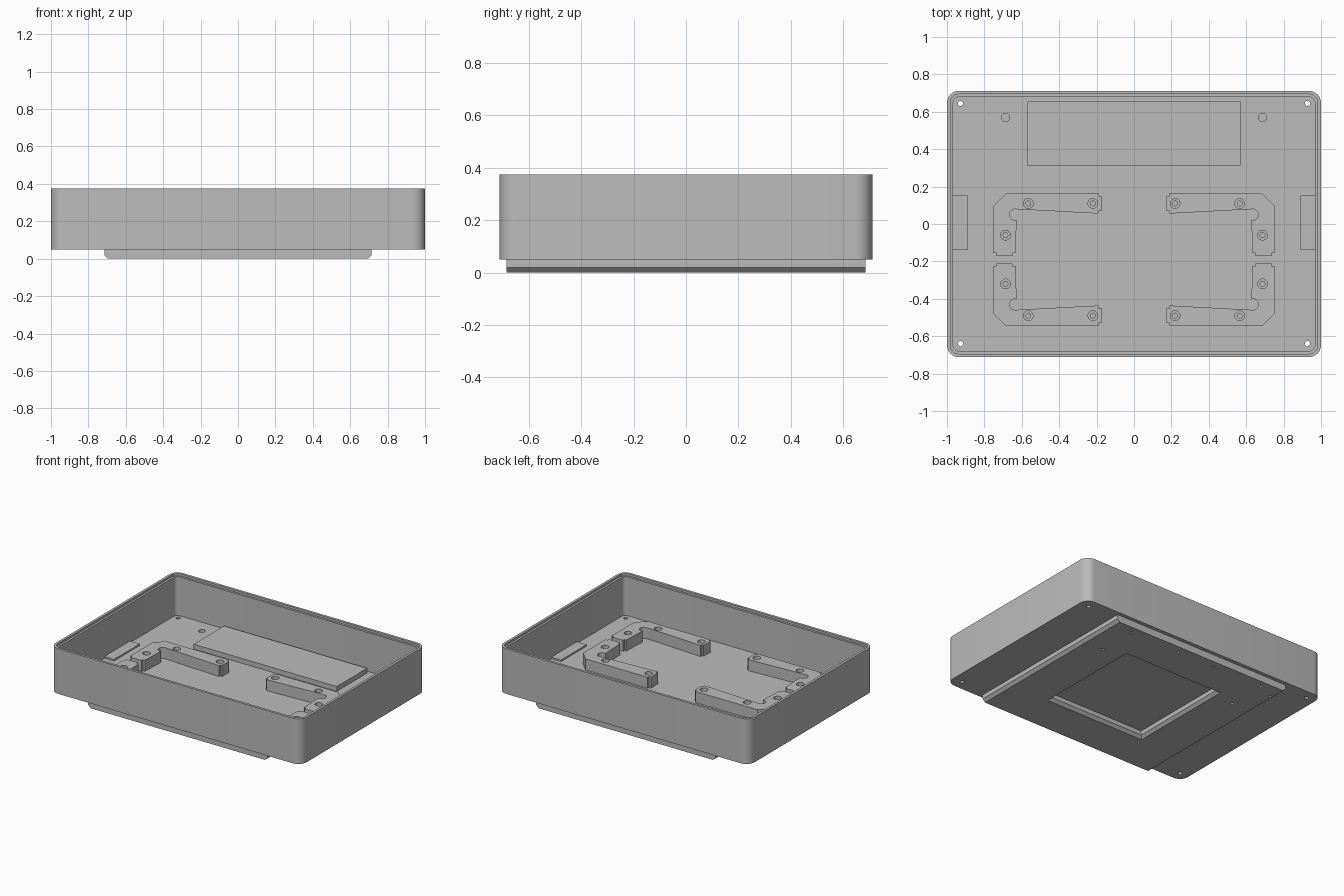
import bpy, bmesh, math

if "Cube" in bpy.data.objects:
    bpy.data.objects.remove(bpy.data.objects["Cube"])

grey = bpy.data.materials.new("plain grey")
grey.use_nodes = True
GREY = (0.5, 0.5, 0.5, 1)
grey.diffuse_color = GREY
grey.node_tree.nodes["Principled BSDF"].inputs["Base Color"].default_value = GREY

HX, HY = 1.0, 0.712          # half size of the tray
BOTTOM, FLOOR, RIM = 0.05, 0.08, 0.375
BRACKET_TOP = 0.16


def finish(name, bm):
    bmesh.ops.recalc_face_normals(bm, faces=bm.faces)
    mesh = bpy.data.meshes.new(name)
    bm.to_mesh(mesh)
    bm.free()
    mesh.materials.append(grey)
    obj = bpy.data.objects.new(name, mesh)
    bpy.context.collection.objects.link(obj)
    return obj


def smooth(obj):
    bpy.ops.object.select_all(action="DESELECT")
    obj.select_set(True)
    bpy.context.view_layer.objects.active = obj
    bpy.ops.object.shade_smooth_by_angle(angle=math.radians(30))


def loft(bm, rings):
    """Closed solid through a list of matching point rings."""
    loops = [[bm.verts.new(p) for p in ring] for ring in rings]
    n = len(loops[0])
    for a, b in zip(loops, loops[1:]):
        for i in range(n):
            j = (i + 1) % n
            bm.faces.new((a[i], a[j], b[j], b[i]))
    bm.faces.new(loops[0][::-1])
    bm.faces.new(loops[-1])


def rounded_rect(hx, hy, r, z, steps=8):
    pts = []
    for k, (sx, sy) in enumerate([(1, 1), (-1, 1), (-1, -1), (1, -1)]):
        for i in range(steps + 1):
            a = math.pi / 2 * (k + i / steps)
            pts.append((sx * (hx - r) + r * math.cos(a),
                        sy * (hy - r) + r * math.sin(a), z))
    return pts


def circle(x, y, r, z, n=20):
    return [(x + r * math.cos(math.tau * i / n),
             y + r * math.sin(math.tau * i / n), z) for i in range(n)]


def rect(hx, hy, z):
    return [(hx, hy, z), (-hx, hy, z), (-hx, -hy, z), (hx, -hy, z)]


def hole(bm, x, y, r, z0, z1):
    loft(bm, [circle(x, y, r, z0), circle(x, y, r, z1)])


def cut(obj, bm):
    """Subtract the solids in bm from obj and bake the result."""
    cutter = finish("cutter", bm)
    cutter.hide_render = True
    mod = obj.modifiers.new("holes", "BOOLEAN")
    mod.operation, mod.solver, mod.object = "DIFFERENCE", "EXACT", cutter
    bpy.ops.object.select_all(action="DESELECT")
    obj.select_set(True)
    bpy.context.view_layer.objects.active = obj
    bpy.ops.object.modifier_apply(modifier=mod.name)
    bpy.data.objects.remove(cutter)


def box(name, x0, x1, y0, y1, z0, z1):
    bm = bmesh.new()
    loft(bm, [[(x0, y0, z), (x1, y0, z), (x1, y1, z), (x0, y1, z)] for z in (z0, z1)])
    return finish(name, bm)


# Tray with a stepped rim
bm = bmesh.new()
loft(bm, [rounded_rect(HX - d, HY - d, 0.065 - d, z) for d, z in (
    (0, BOTTOM), (0, RIM), (0.018, RIM), (0.018, RIM - 0.015),
    (0.033, RIM - 0.015), (0.033, FLOOR))])
tray = finish("tray", bm)

# Corner screw holes, floor holes and underside pilot holes
under = [(s * x, y) for s in (-1, 1) for x, y in
         ((0.55, 0.34), (0.55, 0.63), (0.15, 0.63))]
bm = bmesh.new()
for sx in (-1, 1):
    for y in (-0.64, 0.645):
        hole(bm, sx * 0.928, y, 0.014, 0.03, 0.1)
    hole(bm, sx * 0.687, 0.57, 0.022, 0.06, 0.1)
cut(tray, bm)
smooth(tray)

# Base plate: chamfered along its two sides
bm = bmesh.new()
profile = [(-0.695, 0), (0.695, 0), (0.715, 0.02), (0.715, BOTTOM),
           (-0.715, BOTTOM), (-0.715, 0.02)]
loft(bm, [[(x, y, z) for x, z in profile] for y in (-0.685, 0.685)])
base = finish("base_plate", bm)

# Square window in the base plate with a bevelled mouth
bm = bmesh.new()
loft(bm, [rect(0.42, 0.42, -0.02), rect(0.38, 0.38, 0.02), rect(0.38, 0.38, 0.07)])
for x, y in under:
    hole(bm, x, y, 0.009, -0.02, 0.04)
for sx in (-1, 1):
    hole(bm, sx * 0.68, 0.57, 0.009, -0.02, 0.04)
cut(base, bm)
smooth(base)

# Raised rectangular platform at the back of the floor
box("raised_platform", -0.57, 0.57, 0.31, 0.655, FLOOR - 0.005, 0.115)

# Low pads against the side walls
for side, sx in (("left", 1), ("right", -1)):
    xs = sorted((sx * 0.89, sx * 0.975))
    box(side + "_wall_pad", *xs, -0.14, 0.152, FLOOR - 0.005, FLOOR + 0.012)


# Corner brackets: L shapes with a round relief in the inner corner
def bracket(name, sx, sy):
    mid = -0.19

    def place(x, y, z):
        return (sx * x, mid + sy * y, z)

    outline = [(0.175, 0.355), (0.685, 0.355), (0.75, 0.29), (0.75, 0.02),
               (0.635, 0.02)]
    for i in range(13):
        a = math.radians(-90 - 15 + (i / 12) * 210)
        outline.append((0.635 + 0.03 * math.cos(a), 0.24 + 0.03 * math.sin(a)))
    outline.append((0.175, 0.245))
    bm = bmesh.new()
    loft(bm, [[place(x, y, z) for x, y in outline]
              for z in (FLOOR - 0.005, BRACKET_TOP)])
    # Soften the free ends of both arms
    ends = [e for e in bm.edges
            if abs(e.verts[0].co.z - e.verts[1].co.z) > 0.01
            and (abs(abs(e.verts[0].co.x) - 0.175) < 0.001
                 or abs(abs(e.verts[0].co.y - mid) - 0.02) < 0.001)]
    bmesh.ops.bevel(bm, geom=ends, offset=0.015, segments=4, affect="EDGES")
    obj = finish(name, bm)
    # Counterbored screw holes
    bm = bmesh.new()
    for x, y in ((0.22, 0.3), (0.565, 0.3), (0.687, 0.13)):
        px, py, _ = place(x, y, 0)
        loft(bm, [circle(px, py, r, z) for r, z in (
            (0.013, FLOOR + 0.01), (0.013, 0.12), (0.026, 0.12), (0.026, 0.2))])
    cut(obj, bm)
    smooth(obj)


for side, sx in (("left", 1), ("right", -1)):
    for end, sy in (("back", 1), ("front", -1)):
        bracket(f"{end}_{side}_bracket", sx, sy)
